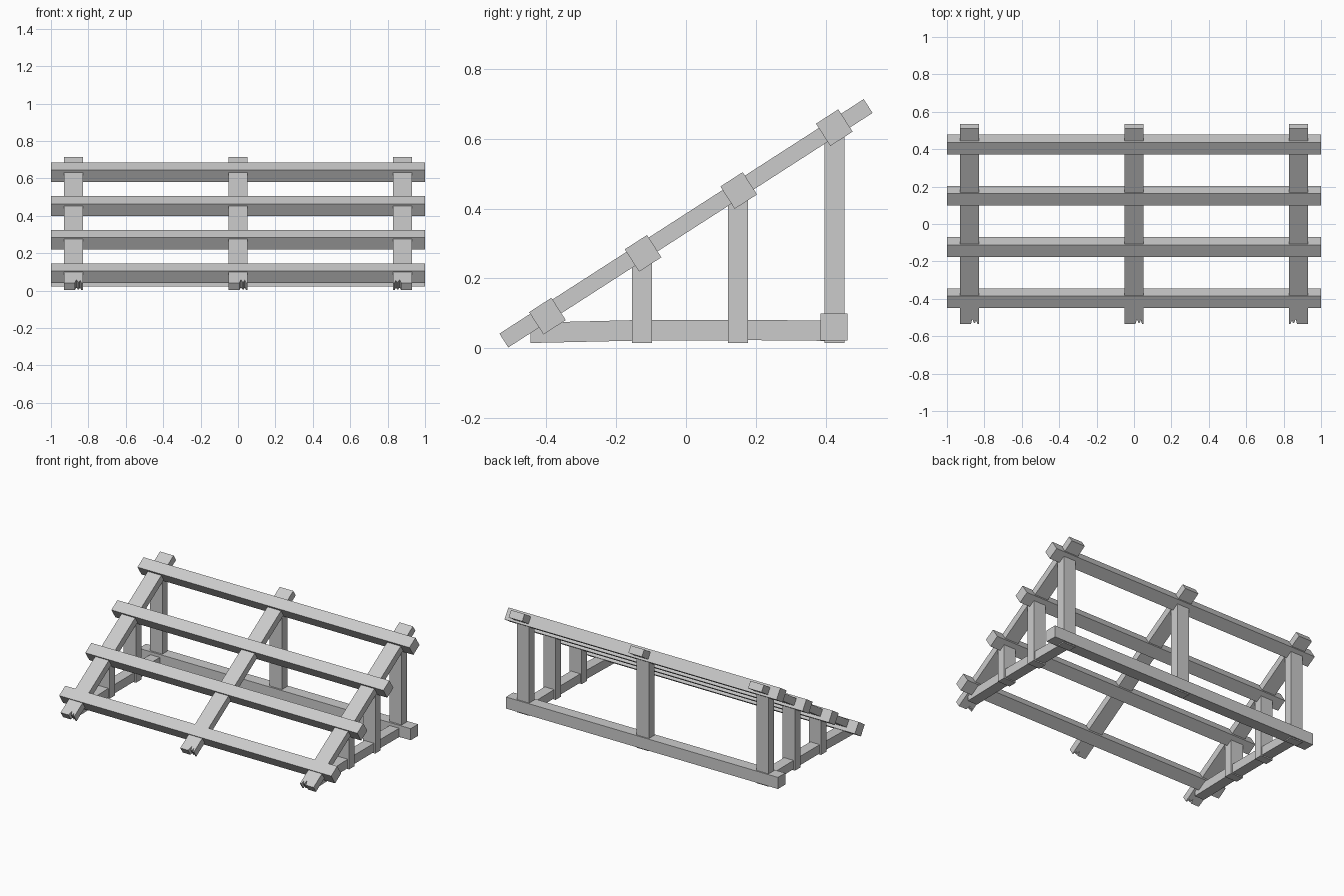
import bpy, bmesh, math
from mathutils import Matrix, Vector

if "Cube" in bpy.data.objects:
    bpy.data.objects.remove(bpy.data.objects["Cube"], do_unlink=True)

GREY = (0.6, 0.6, 0.6, 1)
mat = bpy.data.materials.new("timber grey")
mat.use_nodes = True
mat.diffuse_color = GREY
mat.node_tree.nodes["Principled BSDF"].inputs["Base Color"].default_value = GREY

FOOT, HEAD = Vector((0, -0.522, 0.022)), Vector((0, 0.522, 0.694))
SLOPE = math.atan2(HEAD.z - FOOT.z, HEAD.y - FOOT.y)
SIDES = {"right": -0.88, "middle": 0, "left": 0.88}


def finish(bm, name):
    bmesh.ops.recalc_face_normals(bm, faces=bm.faces)
    me = bpy.data.meshes.new(name)
    bm.to_mesh(me)
    bm.free()
    me.materials.append(mat)
    ob = bpy.data.objects.new(name, me)
    bpy.context.collection.objects.link(ob)
    return ob


def prism(name, outline, thickness, matrix):
    """Extrude a flat outline along its local z, centred, then place it."""
    bm = bmesh.new()
    face = bm.faces.new([bm.verts.new((x, y, -thickness / 2)) for x, y in outline])
    new = bmesh.ops.extrude_face_region(bm, geom=[face])["geom"]
    verts = [v for v in new if isinstance(v, bmesh.types.BMVert)]
    bmesh.ops.translate(bm, verts=verts, vec=(0, 0, thickness))
    bm.transform(matrix)
    return finish(bm, name)


def beam(name, centre, size, tilt=0):
    bm = bmesh.new()
    bmesh.ops.create_cube(bm, size=1, matrix=Matrix.Translation(centre)
                          @ Matrix.Rotation(tilt, 4, "X") @ Matrix.Diagonal((*size, 1)))
    return finish(bm, name)


def rafter_height(y):
    return FOOT.z + (y - FOOT.y) * math.tan(SLOPE)


# Sloping rafters with two splits in the worn lower end
half = (HEAD - FOOT).length / 2
split_end = [(-0.05, 0), (0.008, 0), (0.016, 0.032), (0.024, 0.006),
             (0.03, 0.006), (0.036, 0.026), (0.043, 0), (0.05, 0)]
for side, x in SIDES.items():
    flip = -1 if side == "left" else 1
    outline = [(flip * u, v - half) for u, v in split_end]
    outline += [(flip * 0.05, half), (flip * -0.05, half)]
    place = Matrix.Translation((FOOT + HEAD) / 2 + Vector((x, 0, 0)))
    prism("rafter_" + side, outline, 0.047, place @ Matrix.Rotation(SLOPE, 4, "X"))

# Cross rails let into the rafters
for i in range(4):
    y, z = -0.397 + 0.274 * i, 0.092 + 0.18 * i
    beam(f"cross_rail_{i + 1}", (0, y, z), (2, 0.076, 0.076), SLOPE)

# Upright posts: full set at the ends, only the rear one in the middle
for side, x in SIDES.items():
    rows = {"rear": 0.426} if x == 0 else {"front": -0.126, "centre": 0.149, "rear": 0.426}
    for row, y in rows.items():
        top = rafter_height(y)
        beam(f"post_{row}_{side}", (x, y, (top + 0.015) / 2), (0.09, 0.057, top - 0.015))

# Slightly bent floor beams under the end frames
bent = [(-0.445, 0.015), (-0.13, 0.022), (0.2, 0.023), (0.42, 0.021),
        (0.42, 0.079), (0.2, 0.081), (-0.13, 0.081), (-0.445, 0.073)]
upright = Matrix(((0, 0, 1, 0), (1, 0, 0, 0), (0, 1, 0, 0), (0, 0, 0, 1)))
for side, x in SIDES.items():
    if x:
        prism("floor_beam_" + side, bent, 0.07, Matrix.Translation((x, 0, 0)) @ upright)

# Rear sill joining the posts
beam("rear_sill", (0, 0.424, 0.061), (2, 0.077, 0.077))
